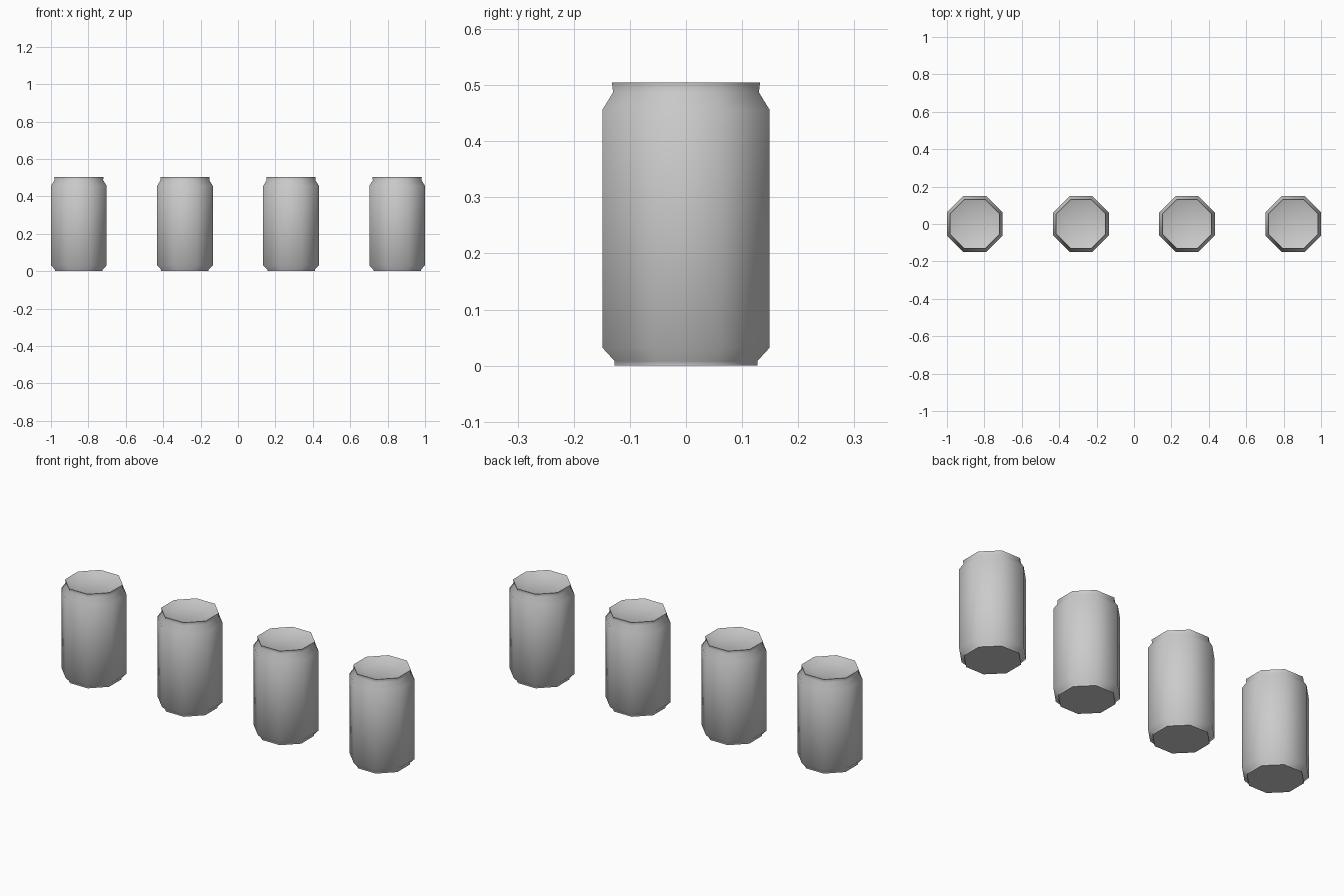
import bpy, bmesh, math

if "Cube" in bpy.data.objects:
    bpy.data.objects.remove(bpy.data.objects["Cube"])

SIDES = 8
# (apothem, z) from the base up over the rim and into the dished lid
PROFILE = [(0.127, 0.0), (0.127, 0.008), (0.149, 0.032), (0.149, 0.456),
           (0.130, 0.487), (0.132, 0.505), (0.085, 0.487)]


def make_can(name, x):
    bm = bmesh.new()
    rings = []
    for apothem, z in PROFILE:
        r = apothem / math.cos(math.pi / SIDES)
        rings.append([bm.verts.new((r * math.cos((i + 0.5) * math.tau / SIDES),
                                    r * math.sin((i + 0.5) * math.tau / SIDES), z))
                      for i in range(SIDES)])
    # walls between rings
    for lo, hi in zip(rings, rings[1:]):
        for i in range(SIDES):
            j = (i + 1) % SIDES
            bm.faces.new((lo[i], lo[j], hi[j], hi[i]))
    # flat base and lid centre
    bm.faces.new(rings[0][::-1])
    bm.faces.new(rings[-1])
    mesh = bpy.data.meshes.new(name)
    bm.to_mesh(mesh)
    bm.free()
    can = bpy.data.objects.new(name, mesh)
    can.location.x = x
    bpy.context.collection.objects.link(can)
    # soft sides, crisp rim and base edges
    bpy.ops.object.select_all(action='DESELECT')
    can.select_set(True)
    bpy.context.view_layer.objects.active = can
    bpy.ops.object.shade_smooth_by_angle(angle=math.radians(46))


# row of four cans
for n in range(4):
    make_can(f"drink_can_{n + 1}", -0.851 + n * 0.5673)
